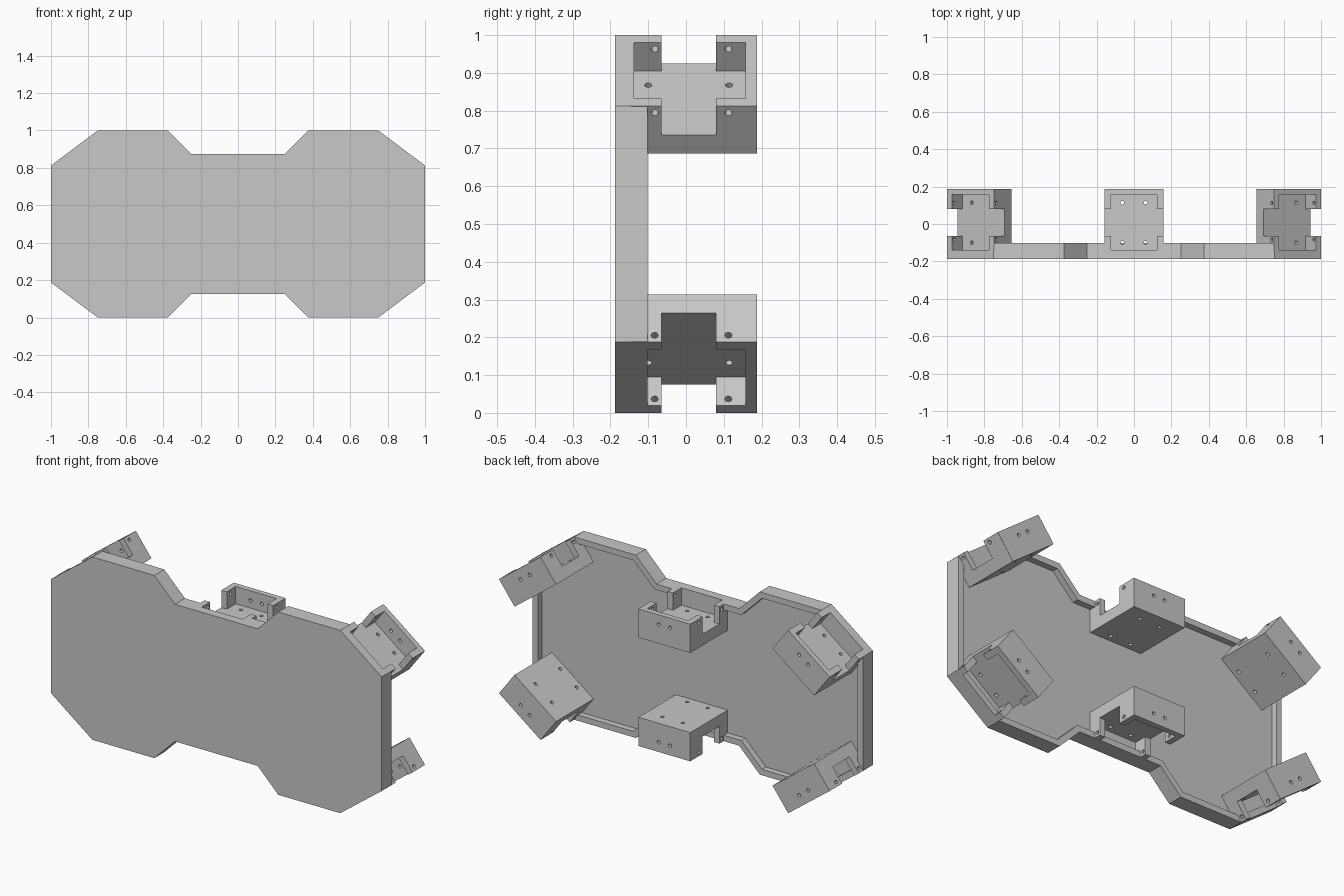
import bpy, bmesh, math
from mathutils import Matrix, Vector

cube = bpy.data.objects.get("Cube")
if cube:
    bpy.data.objects.remove(cube, do_unlink=True)

GREY = (0.58, 0.58, 0.58, 1)
mat = bpy.data.materials.new("plain grey")
mat.use_nodes = True
mat.diffuse_color = GREY
mat.node_tree.nodes["Principled BSDF"].inputs["Base Color"].default_value = GREY

FRONT, BACK, PLATE_BACK = -0.1875, 0.1875, -0.102
HALF, DEPTH, FLOOR = 0.157, 0.157, -0.095   # holder half width, depth, pocket floor
POCKET_FRONT = -0.138


def add_object(name, bm):
    bmesh.ops.recalc_face_normals(bm, faces=bm.faces[:])
    mesh = bpy.data.meshes.new(name)
    bm.to_mesh(mesh)
    bm.free()
    mesh.materials.append(mat)
    obj = bpy.data.objects.new(name, mesh)
    bpy.context.collection.objects.link(obj)
    return obj


def box(name, x, y, z, matrix=Matrix()):
    bm = bmesh.new()
    bmesh.ops.create_cube(bm, size=1)
    for v in bm.verts:
        v.co = matrix @ Vector([(r[0] + r[1]) / 2 + c * (r[1] - r[0])
                                for r, c in zip((x, y, z), v.co)])
    return add_object(name, bm)


def drill(centre, axis, length):
    bm = bmesh.new()
    turn = Vector((0, 0, 1)).rotation_difference(Vector(axis)).to_matrix().to_4x4()
    bmesh.ops.create_cone(bm, cap_ends=True, segments=16, radius1=0.0095, radius2=0.0095,
                          depth=length, matrix=Matrix.Translation(centre) @ turn)
    return add_object("drill_cutter", bm)


def cut(obj, cutters):
    for cutter in cutters:
        cutter.hide_render = True
        mod = obj.modifiers.new("cut", 'BOOLEAN')
        mod.operation, mod.solver, mod.object = 'DIFFERENCE', 'EXACT', cutter
    bpy.context.view_layer.update()
    graph = bpy.context.evaluated_depsgraph_get()
    mesh = bpy.data.meshes.new_from_object(obj.evaluated_get(graph))
    obj.modifiers.clear()
    obj.data = mesh
    mesh.materials.clear()
    mesh.materials.append(mat)
    for cutter in cutters:
        bpy.data.objects.remove(cutter, do_unlink=True)


def pocket(matrix=Matrix()):
    return box("pocket_cutter", (-0.124, 0.124), (POCKET_FRONT, 0.157), (FLOOR, 0.05), matrix)


# Placement of the six holders: each opens outward from an edge of the plate
tilt = math.atan2(0.1875, 0.25)
places = {
    "top_middle": (0, 0.875, 0), "bottom_middle": (0, 0.125, math.pi),
    "top_left": (0.875, 0.90625, tilt), "top_right": (-0.875, 0.90625, -tilt),
    "bottom_left": (0.875, 0.09375, math.pi - tilt),
    "bottom_right": (-0.875, 0.09375, math.pi + tilt),
}
frames = {n: Matrix.Translation((x, 0, z)) @ Matrix.Rotation(a, 4, 'Y')
          for n, (x, z, a) in places.items()}

# Base plate with a raised rim around its back
quarter = [(0.25, 0.375), (0.375, 0.5), (0.75, 0.5), (1, 0.3125)]
right = quarter + [(x, -z) for x, z in reversed(quarter)]
outline = right + [(-x, z) for x, z in reversed(right)]
bm = bmesh.new()
face = bm.faces.new([bm.verts.new((x, FRONT, z + 0.5)) for x, z in outline])
ext = bmesh.ops.extrude_face_region(bm, geom=[face])
bmesh.ops.translate(bm, vec=(0, PLATE_BACK - FRONT, 0),
                    verts=[g for g in ext["geom"] if isinstance(g, bmesh.types.BMVert)])
bmesh.ops.recalc_face_normals(bm, faces=bm.faces[:])
back = max(bm.faces, key=lambda f: f.calc_center_median().y)
bmesh.ops.inset_individual(bm, faces=[back], thickness=0.032, use_even_offset=True)
bmesh.ops.inset_individual(bm, faces=[back], thickness=0, depth=-0.034)
plate = add_object("base_plate", bm)
cut(plate, [pocket(m) for m in frames.values()])

# Holder: open box with a slot in each end wall and screw holes
holder = box("holder_top_middle", (-HALF, HALF), (-0.145, BACK), (-DEPTH, 0))
cutters = [pocket(), box("slot_cutter", (-0.2, 0.2), (-0.065, 0.08), (FLOOR, 0.06))]
for y in (-0.1, 0.114):
    cutters += [drill((s * 0.062, y, -0.13), (0, 0, 1), 0.12) for s in (-1, 1)]
for y in (-0.083, 0.112):
    cutters.append(drill((0, y, -0.022), (1, 0, 0), 0.5))
for s in (-1, 1):
    cutters.append(drill((s * 0.034, 0.17, -0.053), (0, 1, 0), 0.08))
cut(holder, cutters)

# Repeat the holder around the plate
for name, frame in frames.items():
    if name == "top_middle":
        obj = holder
    else:
        obj = bpy.data.objects.new("holder_" + name, holder.data)
        bpy.context.collection.objects.link(obj)
    obj.matrix_world = frame
